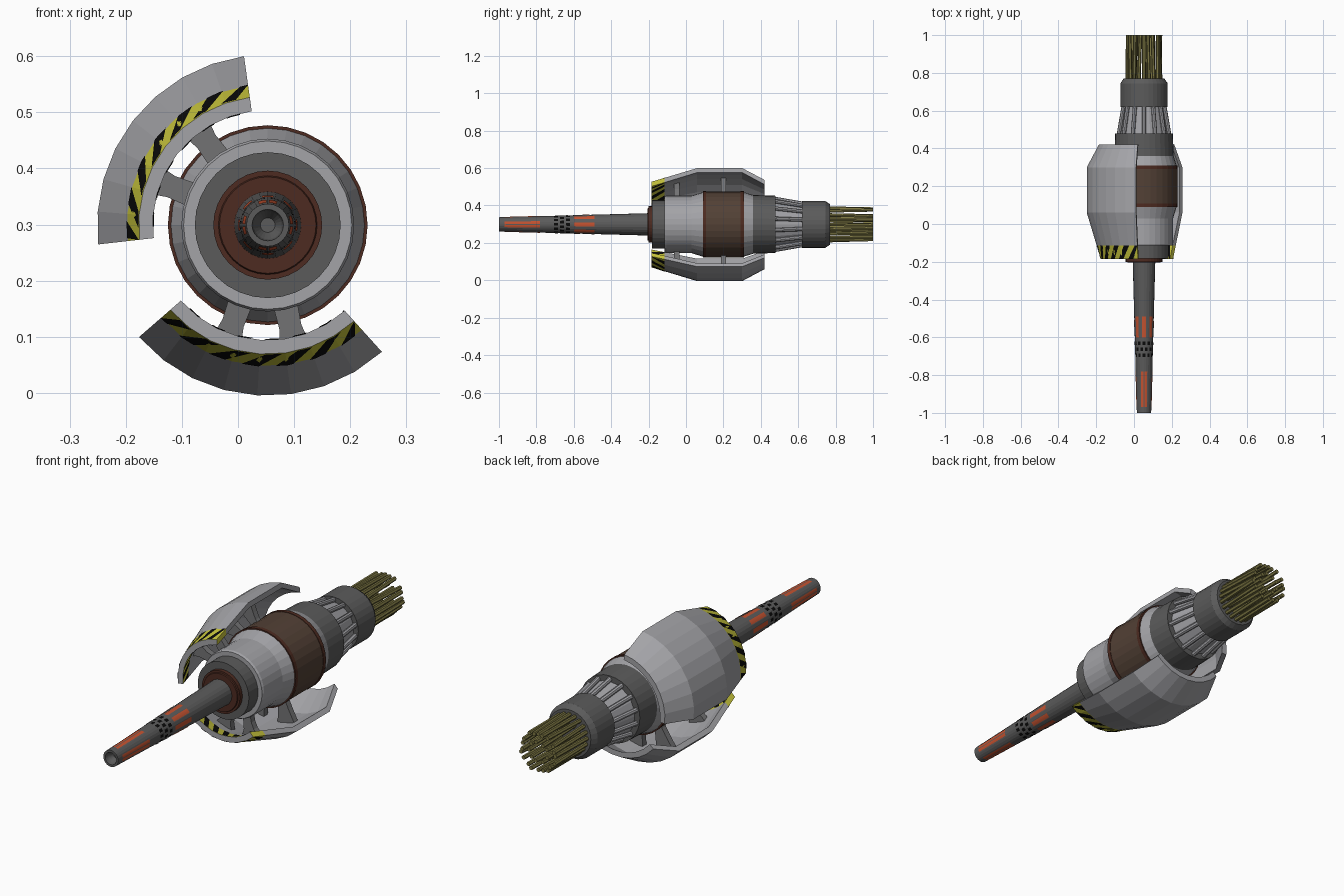
import bpy, bmesh, math, random
from math import cos, sin, pi, radians

if "Cube" in bpy.data.objects:
    bpy.data.objects.remove(bpy.data.objects["Cube"])

random.seed(4)
CX, CZ = 0.053, 0.299          # long axis of the device, parallel to y


def mat(name, r, g, b):
    m = bpy.data.materials.new(name)
    m.diffuse_color = (r, g, b, 1)
    m.use_nodes = True
    m.node_tree.nodes["Principled BSDF"].inputs["Base Color"].default_value = m.diffuse_color
    return m


LIGHT = mat("light_grey", .37, .37, .39)
DARK = mat("dark_grey", .105, .105, .105)
MID = mat("mid_grey", .17, .17, .175)
BROWN = mat("brown", .085, .052, .036)
RUST = mat("dark_rust", .075, .024, .015)
ORANGE = mat("orange", .55, .085, .03)
YELLOW = mat("yellow", .58, .56, .045)
BLACK = mat("black", .003, .003, .003)
OLIVE = mat("olive", .20, .18, .055)


def P(a, r, y):
    return (CX + r * cos(a), y, CZ + r * sin(a))


def finish(name, bm, mats, recalc=True):
    if recalc:
        bmesh.ops.recalc_face_normals(bm, faces=bm.faces[:])
    me = bpy.data.meshes.new(name)
    bm.to_mesh(me)
    bm.free()
    for m in mats:
        me.materials.append(m)
    ob = bpy.data.objects.new(name, me)
    bpy.context.collection.objects.link(ob)
    return ob


def lathe(name, prof, mats, rows=None, n=32):
    """Spin a (y, r) profile that starts and ends on the axis."""
    bm = bmesh.new()
    rings = []
    for y, r in prof:
        if r == 0:
            rings.append([bm.verts.new(P(0, 0, y))] * n)
        else:
            rings.append([bm.verts.new(P(2 * pi * i / n, r, y)) for i in range(n)])
    for k in range(len(prof) - 1):
        A, B = rings[k], rings[k + 1]
        for i in range(n):
            j = (i + 1) % n
            vs = list(dict.fromkeys([A[i], A[j], B[j], B[i]]))
            bm.faces.new(vs).material_index = rows[k] if rows else 0
    return finish(name, bm, mats)


def patch(bm, a0, a1, y0, y1, rad, skew=0, lo=-99, hi=99, steps=4, flip=False):
    """Thin plate lying on a turned surface; rad(angle, y) gives its radius."""
    def c(a):
        return min(max(a, lo), hi)
    for i in range(steps):
        s = a0 + (a1 - a0) * i / steps
        e = a0 + (a1 - a0) * (i + 1) / steps
        pts = [(c(s), y0), (c(s + skew), y1), (c(e + skew), y1), (c(e), y0)]
        if abs(pts[0][0] - pts[3][0]) + abs(pts[1][0] - pts[2][0]) < 1e-5:
            continue
        vs = [bm.verts.new(P(a, rad(a, y), y)) for a, y in pts]
        bm.faces.new(vs[::-1] if flip else vs)


def rod(bm, p, q, r, n=8):
    """Straight rod between two (angle, radius, y) points."""
    ends = []
    for a, rr, y in (p, q):
        x0, _, z0 = P(a, rr, y)
        ends.append([bm.verts.new((x0 + r * cos(2 * pi * i / n), y, z0 + r * sin(2 * pi * i / n)))
                     for i in range(n)])
    for i in range(n):
        j = (i + 1) % n
        bm.faces.new((ends[0][i], ends[0][j], ends[1][j], ends[1][i]))
    bm.faces.new(ends[0])
    bm.faces.new(ends[1])


# Barrel with hollow muzzle
def barrel_r(y):
    return .038 + (y + 1) / .8 * .022


lathe("barrel", [(-.96, 0), (-.96, .013), (-.985, .025), (-1, .028), (-1, .038),
                 (-.19, .06), (-.19, 0)], [DARK], n=24)


def on_barrel(a, y):
    return barrel_r(y) + .0012


# Orange strips and vent slots on the barrel
bm = bmesh.new()
for i in range(8):
    a = i * pi / 4
    patch(bm, a - .2, a + .2, -.6, -.49, on_barrel)
for i in range(4):
    for s in (-1, 1):
        a = i * pi / 2 + s * .22
        patch(bm, a - .17, a + .17, -.97, -.78, on_barrel)
finish("barrel_orange_strips", bm, [ORANGE], False)
bm = bmesh.new()
for k in range(3):
    y = -.705 + k * .032
    for i in range(12):
        a = (i + .5 * (k % 2)) * pi / 6
        patch(bm, a - .15, a + .15, y, y + .02, on_barrel)
finish("barrel_vent_slots", bm, [BLACK], False)

# Turned body parts
lathe("front_disc", [(-.205, 0), (-.205, .086), (-.2, .088), (-.2, .097), (-.175, .097), (-.175, 0)], [RUST])
lathe("front_collar", [(-.182, 0), (-.182, .13), (-.1, .13), (-.1, 0)], [DARK])
lathe("main_body", [(-.115, 0), (-.115, .15), (-.105, .154), (.03, .154), (.095, .174),
                    (.305, .174), (.365, .155), (.365, 0)], [LIGHT])
lathe("centre_band", [(.09, 0), (.09, .178), (.108, .178), (.108, .176), (.292, .176),
                      (.292, .178), (.31, .178), (.31, 0)], [RUST, BROWN], [0, 0, 0, 1, 0, 0, 0])
lathe("rear_ring", [(.358, 0), (.358, .157), (.478, .153), (.478, 0)], [DARK])
lathe("rear_cone", [(.47, 0), (.47, .128), (.63, .1), (.63, 0)], [LIGHT], n=24)
lathe("rear_collar", [(.62, 0), (.62, .125), (.745, .125), (.77, .108), (.77, 0)], [DARK])

# Rods over the rear cone
bm = bmesh.new()
for i in range(14):
    a = 2 * pi * (i + .5) / 14
    rod(bm, (a, .138, .47), (a, .11, .63), .011)
finish("rear_cone_rods", bm, [LIGHT])

# Olive cable bundle
bm = bmesh.new()
for count, r in ((20, .088), (9, .05)):
    for i in range(count):
        a = 2 * pi * i / count
        rod(bm, (a, r, .76), (a + random.uniform(-.12, .12), r + random.uniform(-.008, .003), 1),
            .0095, 6)
finish("cable_bundle", bm, [OLIVE])

# Two armour shells
OUTER = [(-.185, .23), (-.115, .251), (.06, .304), (.3, .304), (.42, .24)]
INNER = [(.42, .215), (.3, .28), (.06, .28), (-.115, .226), (-.185, .205)]
SEG = 8


def shell(name, start, end):
    a0, a1 = radians(start), radians(end)
    prof = OUTER + INNER
    m = len(prof)
    step = (a1 - a0) / SEG
    bm = bmesh.new()
    rows = [[bm.verts.new(P(a0 + step * i, r, y)) for y, r in prof] for i in range(SEG + 1)]
    for i in range(SEG):
        for k in range(m):
            j = (k + 1) % m
            f = bm.faces.new((rows[i][k], rows[i][j], rows[i + 1][j], rows[i + 1][k]))
            f.material_index = 1 if k in (0, m - 2) else 0
    for row in (rows[0], rows[-1]):
        for k in range(m // 2 - 1):
            f = bm.faces.new((row[k], row[k + 1], row[m - 2 - k], row[m - 1 - k]))
            f.material_index = 1 if k == 0 else 0
    finish(name, bm, [LIGHT, YELLOW])

    # Black hazard stripes on the outside and inside of the front edge
    def surface(base, off):
        def rad(a, y):
            d = (a - a0) % step
            r = base + (y + .185) / .07 * .021
            return r * cos(step / 2) / cos(d - step / 2) + off
        return rad
    bm = bmesh.new()
    pitch = radians(14)
    for i in range(-1, 9):
        s = a0 + pitch * (i + .45)
        for base, off, flip in ((.23, .0015, False), (.205, -.0015, True)):
            patch(bm, s, s + pitch / 2, -.185, -.115, surface(base, off), -radians(10),
                  a0, a1, 6, flip)
    finish(name + "_stripes", bm, [BLACK], False)

    # Flared brackets joining the shell to the body
    bm = bmesh.new()
    mid = (a0 + a1) / 2
    for y, top in ((-.05, .25), (.2, .285)):
        for s in (-1, 1):
            a = mid + s * radians(16)
            outline = [(.14, .022), (.185, .02), (.215, .026), (top, .045)]
            pts = [(r, w) for r, w in outline] + [(r, -w) for r, w in outline[::-1]]
            caps = []
            for yy in (y - .014, y + .014):
                caps.append([bm.verts.new((CX + r * cos(a) - w * sin(a), yy,
                                           CZ + r * sin(a) + w * cos(a))) for r, w in pts])
            n = len(pts)
            for c in caps:
                bm.faces.new(c)
            for i in range(n):
                j = (i + 1) % n
                bm.faces.new((caps[0][i], caps[0][j], caps[1][j], caps[1][i]))
    finish(name + "_brackets", bm, [MID])


shell("upper_shell", 98, 186.5)
shell("lower_shell", 221, 312)
